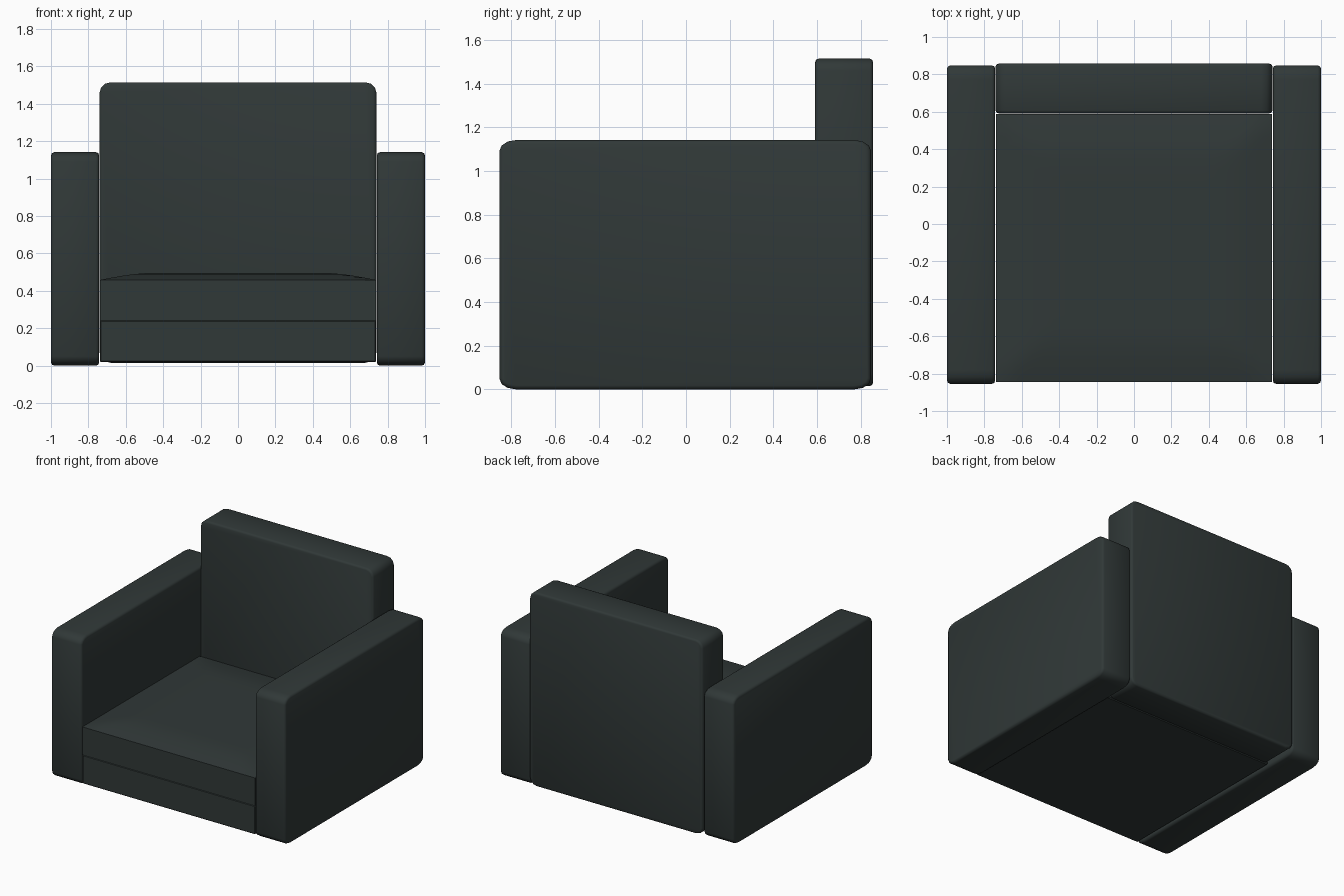
import bpy, bmesh, math
from mathutils import Vector

if "Cube" in bpy.data.objects:
    bpy.data.objects.remove(bpy.data.objects["Cube"])

fabric = bpy.data.materials.new("dark green grey fabric")
fabric.diffuse_color = (0.030, 0.040, 0.039, 1)
fabric.use_nodes = True
fabric.node_tree.nodes["Principled BSDF"].inputs["Base Color"].default_value = fabric.diffuse_color


def finish(bm, name, angle=50):
    bmesh.ops.recalc_face_normals(bm, faces=bm.faces[:])
    me = bpy.data.meshes.new(name)
    bm.to_mesh(me)
    bm.free()
    ob = bpy.data.objects.new(name, me)
    bpy.context.collection.objects.link(ob)
    me.materials.append(fabric)
    bpy.ops.object.select_all(action='DESELECT')
    ob.select_set(True)
    bpy.context.view_layer.objects.active = ob
    bpy.ops.object.shade_smooth_by_angle(angle=math.radians(angle))
    return ob


def slab(name, lo, hi, axis, ru, rv, rim):
    """Rounded-corner panel: outline in the two other axes, softened rim along axis."""
    a, b = [i for i in range(3) if i != axis]
    bm = bmesh.new()
    rings = []
    for t, inset in ((lo[axis], rim), (lo[axis] + rim * .3, rim * .3),
                     (lo[axis] + rim, 0), (hi[axis] - rim, 0),
                     (hi[axis] - rim * .3, rim * .3), (hi[axis], rim)):
        ring = []
        for q in range(4):
            su, sv = ((1, 1), (-1, 1), (-1, -1), (1, -1))[q]
            for k in range(4):
                ang = math.pi / 2 * (q + k / 3)
                p = Vector((0, 0, 0))
                p[axis] = t
                cu = (hi[a] - ru) if su > 0 else (lo[a] + ru)
                cv = (hi[b] - rv) if sv > 0 else (lo[b] + rv)
                p[a] = cu + (ru - inset) * math.cos(ang)
                p[b] = cv + (rv - inset) * math.sin(ang)
                ring.append(bm.verts.new(p))
        rings.append(ring)
    for r0, r1 in zip(rings, rings[1:]):
        for i in range(16):
            j = (i + 1) % 16
            bm.faces.new((r0[i], r0[j], r1[j], r1[i]))
    bm.faces.new(rings[0])
    bm.faces.new(rings[-1])
    return finish(bm, name)


# Arms
for side, name in ((-1, "left_arm"), (1, "right_arm")):
    x0, x1 = sorted((side * 0.742, side * 1.0))
    slab(name, (x0, -0.855, 0), (x1, 0.848, 1.142), 0, 0.075, 0.05, 0.018)

# Backrest
slab("backrest", (-0.74, 0.592, 0.015), (0.74, 0.857, 1.515), 1, 0.06, 0.055, 0.015)

# Seat base under the cushion
bm = bmesh.new()
bmesh.ops.create_cube(bm, size=1)
for v in bm.verts:
    v.co = Vector((v.co.x * 1.478, v.co.y * 1.433 - 0.1285, v.co.z * 0.222 + 0.131))
bmesh.ops.bevel(bm, geom=bm.edges[:], offset=0.006, segments=1, affect='EDGES')
finish(bm, "seat_base", 30)

# Seat cushion with a crowned top
bm = bmesh.new()
N, HX, HY, CY = 24, 0.739, 0.7165, -0.1285
bmesh.ops.create_grid(bm, x_segments=N, y_segments=N, size=1)
ext = bmesh.ops.extrude_face_region(bm, geom=bm.faces[:])
top = {g for g in ext["geom"] if isinstance(g, bmesh.types.BMVert)}
for v in bm.verts:
    d = 1 - max(abs(v.co.x), abs(v.co.y))
    crown = 0.038 * math.sin(min(d / 0.4, 1) * math.pi / 2)
    z = 0.458 + crown if v in top else 0.242
    v.co = Vector((v.co.x * HX, v.co.y * HY + CY, z))
finish(bm, "seat_cushion", 40)
